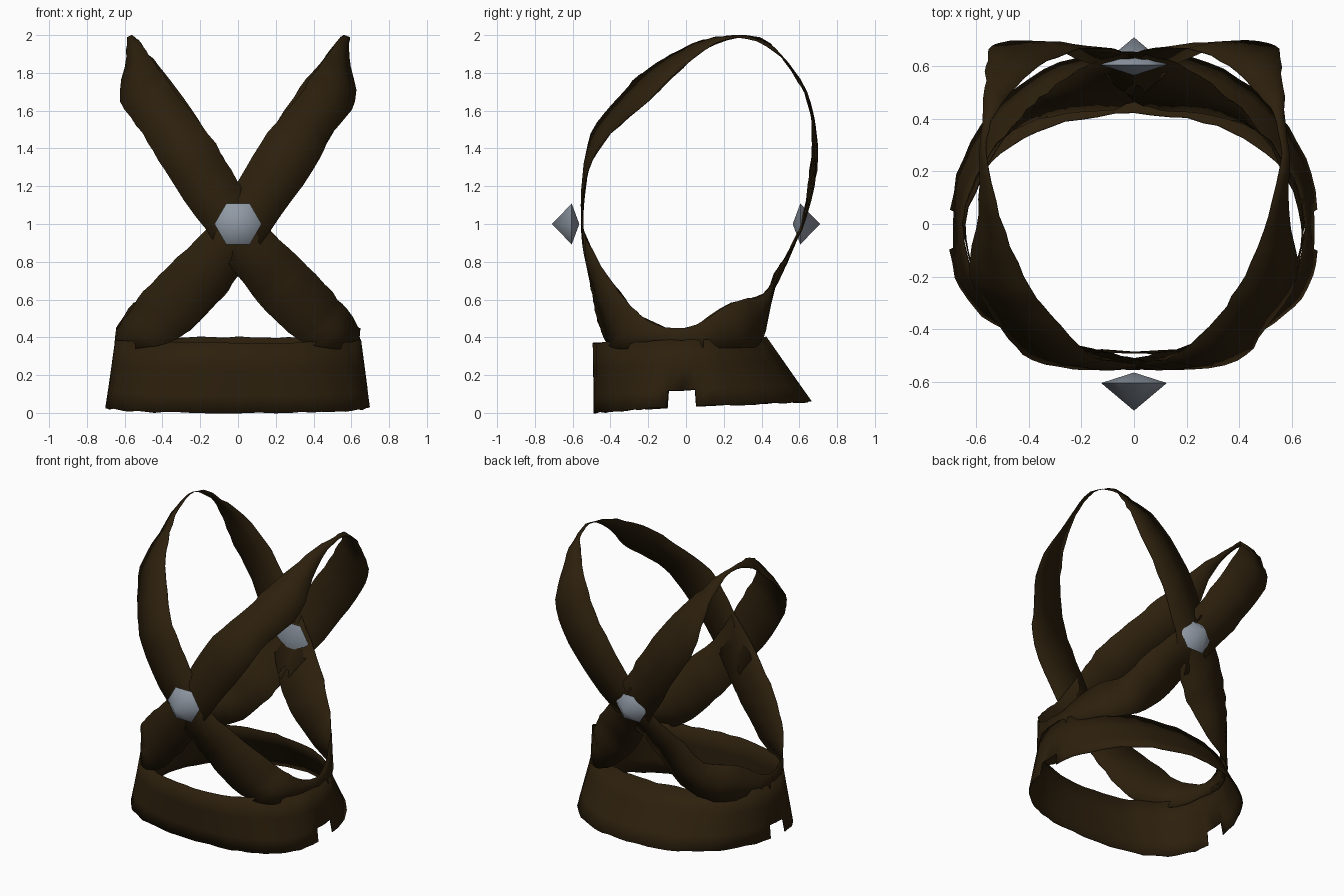
import bpy
import bmesh
import random
from math import sin, cos, pi, radians, copysign
from mathutils import Vector

random.seed(4)
if "Cube" in bpy.data.objects:
    bpy.data.objects.remove(bpy.data.objects["Cube"], do_unlink=True)


def make_material(name, colour):
    mat = bpy.data.materials.new(name)
    mat.use_nodes = True
    mat.diffuse_color = (*colour, 1)
    mat.node_tree.nodes["Principled BSDF"].inputs["Base Color"].default_value = (*colour, 1)
    return mat


leather = make_material("dark brown leather", (0.026, 0.0145, 0.004))
steel = make_material("grey steel", (0.28, 0.32, 0.375))


def finish(bm, name, material, angle):
    mesh = bpy.data.meshes.new(name)
    bm.to_mesh(mesh)
    bm.free()
    mesh.materials.append(material)
    obj = bpy.data.objects.new(name, mesh)
    bpy.context.collection.objects.link(obj)
    bpy.ops.object.select_all(action="DESELECT")
    obj.select_set(True)
    bpy.context.view_layer.objects.active = obj
    bpy.ops.object.shade_smooth_by_angle(angle=radians(angle))
    return obj


def add_thickness(obj):
    solid = obj.modifiers.new("thickness", "SOLIDIFY")
    solid.thickness = 0.004
    solid.offset = 0


def loft_closed(rows):
    """Skin a closed loop of point rows into a band."""
    bm = bmesh.new()
    grid = [[bm.verts.new(p) for p in row] for row in rows]
    for i, row in enumerate(grid):
        before = grid[i - 1]
        for j in range(len(row) - 1):
            bm.faces.new((before[j], row[j], row[j + 1], before[j + 1]))
    bmesh.ops.recalc_face_normals(bm, faces=bm.faces)
    return bm


def smooth_loop(points, steps):
    """Resample a closed path through its points."""
    result = []
    n = len(points)
    for i in range(n):
        a, b, c, d = (Vector(points[(i + k) % n]) for k in (-1, 0, 1, 2))
        for s in range(steps):
            t = s / steps
            result.append(b + (c - a) * t / 2
                          + (a - b * 2.5 + c * 2 - d / 2) * t ** 2
                          + (b * 1.5 - a / 2 - c * 1.5 + d / 2) * t ** 3)
    return result


def ragged(amount):
    return Vector([random.uniform(-amount, amount) for axis in range(3)])


# Crossed straps: upper and lower edge, from hip over the far shoulder and back
upper_edge = [
    (.64, 0, .45), (.61, -.2, .49), (.53, -.32, .6), (.37, -.45, .78),
    (.17, -.54, .97), (0, -.53, 1.23), (-.16, -.5, 1.48), (-.32, -.35, 1.68),
    (-.42, -.2, 1.82), (-.51, .03, 1.95), (-.56, .27, 2), (-.53, .42, 1.97),
    (-.45, .52, 1.87), (-.33, .62, 1.72), (-.16, .67, 1.48), (0, .65, 1.22),
    (.17, .61, .97), (.33, .5, .78), (.43, .41, .63), (.55, .24, .58)]
lower_edge = [
    (.65, 0, .35), (.52, -.34, .34), (.32, -.43, .39), (.11, -.49, .59),
    (0, -.51, .73), (-.17, -.55, .97), (-.39, -.52, 1.28), (-.5, -.4, 1.48),
    (-.62, -.2, 1.65), (-.59, .04, 1.88), (-.59, .27, 1.99), (-.57, .48, 1.91),
    (-.56, .6, 1.75), (-.54, .68, 1.56), (-.38, .69, 1.28), (-.17, .61, .97),
    (0, .47, .73), (.11, .43, .58), (.31, .41, .4), (.52, .31, .34)]

body_centre = Vector((0, .08, 1.1))
for side, mirror in (("left", 1), ("right", -1)):
    rows = []
    for u, l in zip(smooth_loop(upper_edge, 4), smooth_loop(lower_edge, 4)):
        u, l = u + ragged(.005), l + ragged(.005)
        middle = u.lerp(l, .5)
        bulge = (middle - body_centre).normalized() * .15 * (u - l).length_squared
        row = [u, middle + bulge, l]
        rows.append([Vector((p.x * mirror, p.y, p.z)) for p in row])
    add_thickness(finish(loft_closed(rows), side + "_hip_strap", leather, 60))


# Waist belt: flared at the back, hugging the straps along its top
def belt_ring(angle, half_width, front, back, front_z, back_z, front_power):
    c, s = cos(angle), sin(angle)
    power = front_power if s < 0 else 0.95
    middle = -0.02
    reach = middle - front if s < 0 else back - middle
    x = half_width * copysign(abs(c) ** power, c)
    y = middle + reach * copysign(abs(s) ** power, s)
    return Vector((x, y, front_z + (back_z - front_z) * (s + 1) / 2))


segments = 64
rows = []
for i in range(segments):
    angle = 2 * pi * i / segments
    bottom = belt_ring(angle, .7, -.485, .66, 0, .06, .77) + ragged(.005)
    top = belt_ring(angle, .65, -.49, .42, .37, .4, .93) + ragged(.005)
    rows.append([bottom.lerp(top, t) for t in (0, .25, .63, 1)])
bm = loft_closed(rows)

# Torn notch under each hip
torn = []
for face in bm.faces:
    centre = face.calc_center_median()
    if abs(centre.y + .02) < .075 and abs(centre.x) > .5 and centre.z < .1:
        torn.append(face)
bmesh.ops.delete(bm, geom=torn, context="FACES")
add_thickness(finish(bm, "waist_belt", leather, 60))


# Six-sided pointed studs where the straps cross
for name, direction in (("front_stud", -1), ("back_stud", 1)):
    bm = bmesh.new()
    rim = [bm.verts.new((.125 * cos(k * pi / 3), direction * .605,
                         1 + .125 * sin(k * pi / 3))) for k in range(6)]
    for tip_y in (.71, .565):
        tip = bm.verts.new((0, direction * tip_y, 1))
        for k in range(6):
            bm.faces.new((rim[k - 1], rim[k], tip))
    bmesh.ops.recalc_face_normals(bm, faces=bm.faces)
    finish(bm, name, steel, 65)
